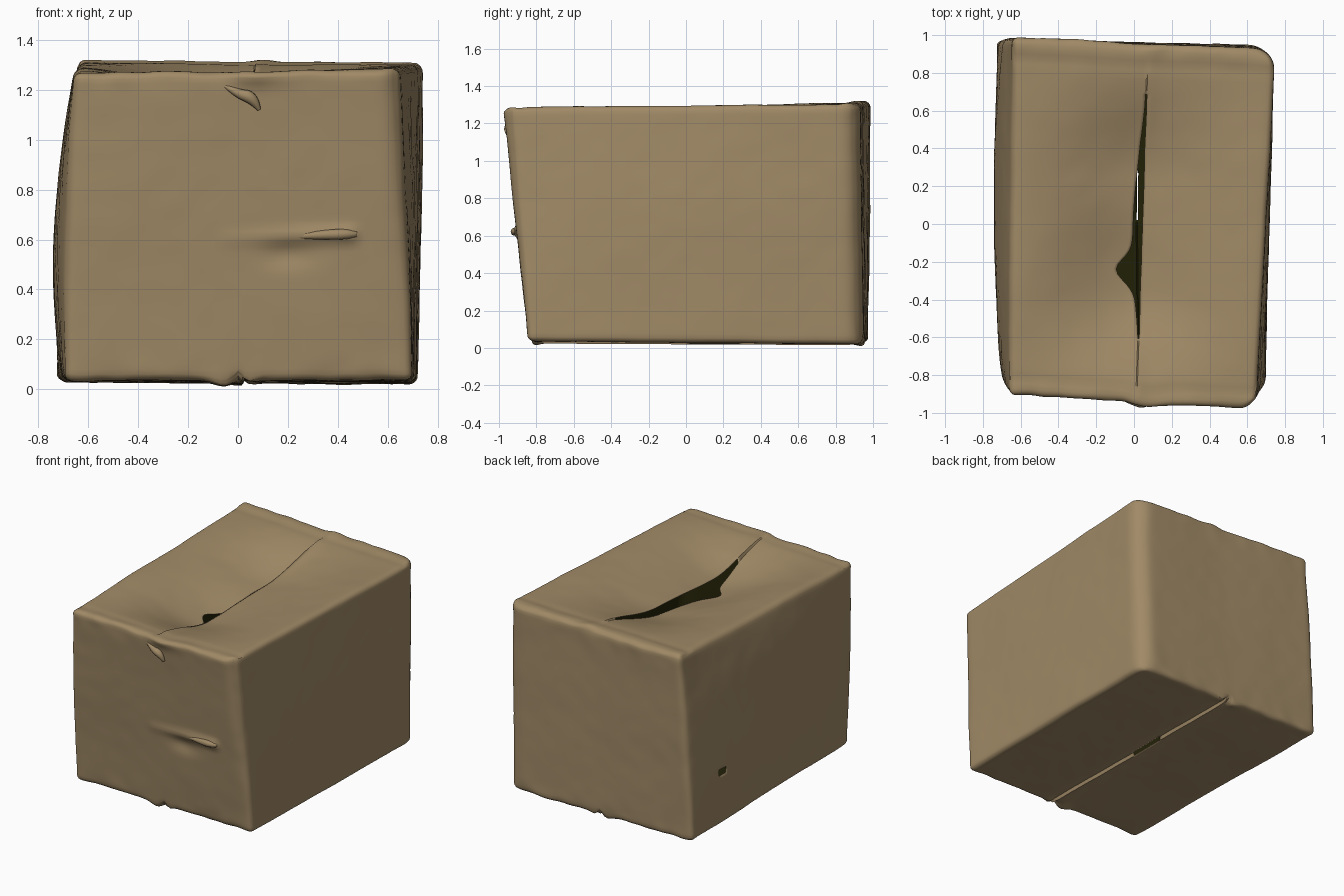
import bpy, bmesh, math
from mathutils import Vector, noise

cube = bpy.data.objects.get("Cube")
if cube:
    bpy.data.objects.remove(cube)


def material(name, rgb):
    m = bpy.data.materials.new(name)
    m.use_nodes = True
    m.diffuse_color = (*rgb, 1)
    bsdf = m.node_tree.nodes["Principled BSDF"]
    bsdf.inputs["Base Color"].default_value = (*rgb, 1)
    bsdf.inputs["Roughness"].default_value = 0.9
    return m


CARD = material("cardboard_brown", (0.355, 0.255, 0.135))
DARK = material("dark_inside", (0.016, 0.015, 0.002))

SIZE = Vector((1.4, 1.87, 1.27))
ROUND = 0.035
SEAM_L, SEAM_R = 0.512, 0.517

# Slightly skewed corners: front left, front right, back left, back right
BOTTOM = [Vector(c) for c in ((-0.695, -0.81, 0.035), (0.70, -0.845, 0.035),
                              (-0.725, 0.975, 0.03), (0.72, 0.95, 0.018))]
TOP = [Vector(c) for c in ((-0.66, -0.905, 1.265), (0.645, -0.985, 1.285),
                           (-0.64, 0.99, 1.315), (0.75, 0.925, 1.305))]


def smooth(a, b, t):
    t = min(max((t - a) / (b - a), 0), 1)
    return t * t * (3 - 2 * t)


def bell(t, centre, width):
    return math.exp(-((t - centre) / width) ** 2)


def ridge(x, z, a, b, width):
    """Falloff around a line segment drawn on the front."""
    p, a, b = Vector((x, z)), Vector(a), Vector(b)
    t = min(max((p - a).dot(b - a) / (b - a).length_squared, 0), 1)
    return bell((p - a.lerp(b, t)).length, 0, width) * (0.15 + 0.85 * t)


def corner_blend(c, u, v):
    return c[0].lerp(c[1], u).lerp(c[2].lerp(c[3], u), v)


def gap(v):
    """Opening width between the top flaps, with a torn notch."""
    slit = 0.045 * smooth(0.16, 0.42, v) * (1 - smooth(0.5, 0.88, v))
    return (slit + 0.09 * bell(v, 0.365, 0.042)) / SIZE.x


def shape(q):
    """Turn a point on the unit box into a point on the sagging carton."""
    u, v, w = q
    on_top, on_bottom, on_front = w > 0.999, w < 0.001, v < 0.001
    if on_top and u <= SEAM_L + 0.001:
        u -= gap(v) * bell(u, SEAM_L, 0.16)
    # Rounded edges
    p = Vector((u * SIZE.x, v * SIZE.y, w * SIZE.z))
    core = Vector([min(max(p[i], ROUND), SIZE[i] - ROUND) for i in range(3)])
    p = core + (p - core).normalized() * ROUND
    a, b, c = (p[i] / SIZE[i] for i in range(3))
    out = corner_blend(BOTTOM, a, b).lerp(corner_blend(TOP, a, b), c)
    # Swollen sides and two blunted upright edges
    side = math.sin(math.pi * min(max(c, 0), 1))
    length = math.sqrt(max(math.sin(math.pi * b), 0))
    out.x += side * length * (0.012 * a ** 4 - 0.058 * (1 - a) ** 4)
    back = 0.025 * bell(math.hypot(SIZE.x - p.x, SIZE.y - p.y), 0, 0.06)
    front = 0.03 * c * bell(math.hypot(SIZE.x - p.x, p.y), 0, 0.05)
    out += Vector((-back - 0.4 * front, front - back, 0))
    # Flaps sinking toward the seam, the right one resting higher
    if on_top:
        sag = smooth(0.02, 0.3, v) * (1 - smooth(0.62, 0.96, v))
        if q[0] > SEAM_L + 0.001:
            drop = 0.115 * sag + 0.02 * bell(v, 0.33, 0.14)
            out.z -= drop * (1 - smooth(SEAM_R - 0.1, 0.98, u))
            out.z += 0.006 * bell(u, SEAM_R, 0.03) * smooth(0, 0.06, v) * (1 - smooth(0.9, 1, v))
        else:
            drop = 0.13 * sag + 0.05 * bell(v, 0.36, 0.16)
            out.z -= drop * smooth(0.02, SEAM_L + 0.02, u)
        out.z += 0.005 * bell(v, 0.97, 0.016) - 0.004 * bell(v, 0.935, 0.01)
        out.z -= 0.005 * bell(v, 0.045, 0.012)
    # Bottom flaps meeting in a step
    if on_bottom:
        out.z += 0.012 * bell(q[0], SEAM_R, 0.03) if q[0] > SEAM_L + 0.001 \
            else -0.01 * bell(q[0], SEAM_L, 0.05)
    # Crease and dents on the front
    if on_front:
        out.y -= 0.026 * ridge(out.x, out.z, (-0.05, 0.605), (0.45, 0.62), 0.028)
        out.y += 0.018 * bell(out.x, 0.2, 0.1) * bell(out.z, 0.54, 0.05)
    # Frayed lips where the flaps meet the end walls
    out.y -= 0.03 * bell(out.x, 0.08, 0.1) * bell(c, 1, 0.04) * (1 - smooth(0, 0.2, v))
    out.z += 0.016 * bell(out.x, 0.1, 0.06) * bell(b, 1, 0.03) * bell(c, 1, 0.03)
    fray = bell(out.x, 0.05, 0.03) + bell(out.x, -0.06, 0.05) - 2 * bell(out.x, 0, 0.02)
    out.z -= 0.018 * fray * bell(c, 0, 0.03) * (bell(b, 1, 0.03) + bell(b, 0, 0.03))
    # Rumpled paper, roughest along the ends
    edge = 0.0015 + 0.006 * bell(min(v, 1 - v), 0, 0.04) * bell(min(w, 1 - w), 0, 0.06)
    return out + noise.noise_vector(out * 2.3) * 0.006 + noise.noise_vector(out * 9) * edge


def spaced(n, extra=()):
    fine = [0, 0.006, 0.013, 0.02]
    middle = [0.02 + 0.96 * i / n for i in range(1, n)]
    middle = [t for t in middle if all(abs(t - e) > 0.008 for e in extra)]
    return sorted(fine + middle + list(extra) + [1 - t for t in fine])


# Carton: six grids on a unit box, joined then shaped
bm = bmesh.new()
axes = [spaced(56, (SEAM_L, SEAM_R)), spaced(72), spaced(56)]
for axis in range(3):
    i, j = [k for k in range(3) if k != axis]
    for level in (0, 1):
        rows = []
        for s in axes[i]:
            row = []
            for t in axes[j]:
                q = [0, 0, 0]
                q[axis], q[i], q[j] = level, s, t
                row.append(bm.verts.new(q))
            rows.append(row)
        for r0, r1 in zip(rows, rows[1:]):
            for k in range(len(r0) - 1):
                bm.faces.new((r0[k], r1[k], r1[k + 1], r0[k + 1]))
bmesh.ops.remove_doubles(bm, verts=bm.verts, dist=0.0005)
bmesh.ops.recalc_face_normals(bm, faces=bm.faces)

# Openings along both seams and a small puncture in one side
holes = []
for f in bm.faces:
    c = f.calc_center_median()
    on_seam = SEAM_L < c.x < SEAM_R
    slit = on_seam and (c.z > 0.999 and 0.18 < c.y < 0.86 or c.z < 0.001 and 0.48 < c.y < 0.62)
    puncture = c.x < 0.001 and math.hypot((c.y - 0.815) * SIZE.y, (c.z - 0.295) * SIZE.z * 1.5) < 0.034
    if slit or puncture:
        holes.append(f)
bmesh.ops.delete(bm, geom=holes, context='FACES')
for vert in bm.verts:
    vert.co = shape(vert.co)


def add_object(name, data, mats):
    ob = bpy.data.objects.new(name, data)
    bpy.context.collection.objects.link(ob)
    for m in mats:
        data.materials.append(m)
    return ob


mesh = bpy.data.meshes.new("carton")
bm.to_mesh(mesh)
bm.free()
carton = add_object("carton", mesh, (CARD, DARK))
wall = carton.modifiers.new("wall", 'SOLIDIFY')
wall.thickness, wall.offset, wall.material_offset = 0.005, -1, 1
bpy.context.view_layer.objects.active = carton
carton.select_set(True)
bpy.ops.object.shade_smooth_by_angle(angle=math.radians(45))


# Curled paper scraps: tapered tubes partly sunk into the front wall
def scrap(name, points, thickness):
    curve = bpy.data.curves.new(name, 'CURVE')
    curve.dimensions = '3D'
    curve.bevel_depth = thickness
    curve.bevel_resolution = 3
    curve.use_fill_caps = True
    line = curve.splines.new('NURBS')
    line.points.add(len(points) - 1)
    line.use_endpoint_u = True
    line.order_u = 3
    for pt, (x, y, z, r) in zip(line.points, points):
        pt.co = (x, y, z, 1)
        pt.radius = r
    add_object(name, curve, (CARD,))


scrap("front_torn_curl", [(-0.06, -0.93, 1.22, 0.2), (0.0, -0.944, 1.185, 0.8),
                          (0.06, -0.95, 1.17, 1.2), (0.085, -0.942, 1.12, 0.3)], 0.024)
scrap("front_crease_end", [(0.22, -0.89, 0.612, 0.4), (0.36, -0.913, 0.62, 1),
                           (0.44, -0.918, 0.622, 1), (0.475, -0.908, 0.622, 0.5)], 0.022)
